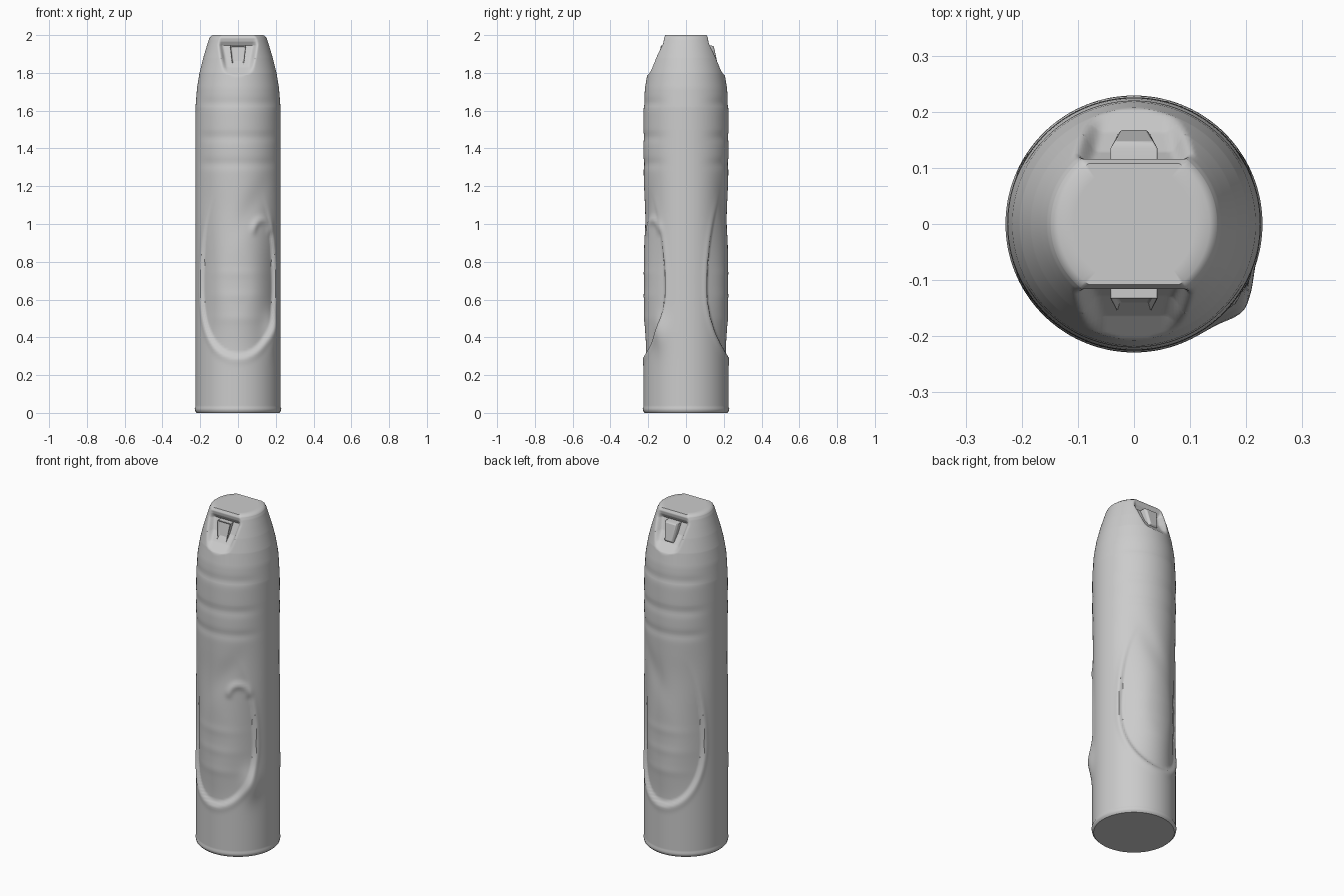
import bpy, bmesh, math

cube = bpy.data.objects.get("Cube")
if cube:
    bpy.data.objects.remove(cube, do_unlink=True)

SEGMENTS = 160
# Radius by height, from the base rim to the domed shoulder
PROFILE = [(0, .218), (.008, .226), (.022, .229), (.03, .226), (1.5, .226), (1.62, .225),
           (1.72, .217), (1.8, .204), (1.88, .184), (1.94, .166), (1.975, .155),
           (1.99, .148), (2, .135)]
# Depth of the nozzle pocket by height
POCKET = [(1.77, .22), (1.79, .202), (1.83, .163), (1.88, .128), (1.945, .102),
          (1.965, .113), (1.985, .116), (2, .108)]


def lerp_table(table, t):
    for (t0, v0), (t1, v1) in zip(table, table[1:]):
        if t <= t1:
            return v0 + (v1 - v0) * max(0, t - t0) / (t1 - t0)
    return table[-1][1]


def smooth(lo, hi, t):
    t = min(1, max(0, (t - lo) / (hi - lo)))
    return t * t * (3 - 2 * t)


def bump(t, centre, width):
    return math.exp(-((t - centre) / width) ** 2)


def grip_offset(angle, z, front):
    """Radial change of the sculpted grip; angle is measured from the face centre."""
    a = math.degrees(angle)
    facing = smooth(75, 35, abs(a)) if abs(a) < 75 else 0
    # Oval panel, crisp below and fading out above
    height = .36 if z < .66 else .62
    q = math.hypot(a / 60, (z - .66) / height)
    fade = 1 - smooth(.75, 1.2, z)
    offset = -(.004 + .011 * smooth(.3, .95, q)) * (1 - smooth(.96, 1.02, q)) * fade
    offset += .003 * bump(q, 1.06, .05) * fade
    # Waist, slanted dent and finger ridges
    offset -= .006 * bump(z, 1.1, .16) * facing
    offset -= .006 * bump(a, (z - .95) * 130, 16) * bump(z, 1.08, .13)
    for ring in (1.32, 1.46, 1.64):
        offset -= .004 * bump(z, ring, .025) * facing
    for ridge in (.5, .62, .74):
        offset += .002 * bump(z, ridge, .025) * bump(a, 0, 35)
    if front:
        # Thumb hook and raised side pad
        hook = math.hypot((a - 36) / 14, (z - .96) / .06)
        offset += .009 * bump(hook, 1, .35) * smooth(.93, .98, z)
        offset += .02 * bump(a, 53, 13) * bump(z, .43, .09)
    return offset


def body_point(turn, z, scale=1):
    radius = lerp_table(PROFILE, z)
    front = math.cos(turn) > 0
    angle = math.atan2(math.sin(turn), abs(math.cos(turn)))
    if .1 < z < 1.75:
        radius += grip_offset(angle, z, front)
    x = radius * math.sin(turn) * scale
    y = radius * abs(math.cos(turn))
    # Tapered nozzle pocket on both faces
    if z > 1.77:
        half = .068 + .19 * (z - 1.79)
        mask = 1 - smooth(half - .02, half + .012, abs(x / scale))
        y += (min(y, lerp_table(POCKET, z)) - y) * mask
    y *= scale
    return x, (-y if front else y), z


def make_object(name, bm):
    bmesh.ops.recalc_face_normals(bm, faces=bm.faces)
    mesh = bpy.data.meshes.new(name)
    bm.to_mesh(mesh)
    bm.free()
    obj = bpy.data.objects.new(name, mesh)
    bpy.context.collection.objects.link(obj)
    bpy.ops.object.select_all(action='DESELECT')
    obj.select_set(True)
    bpy.context.view_layer.objects.active = obj
    bpy.ops.object.shade_smooth_by_angle(angle=math.radians(40))
    return obj


def build_body():
    bm = bmesh.new()
    levels = {round(z, 4) for z, r in PROFILE + POCKET}
    levels |= {round(.04 + i * .014, 4) for i in range(124)}
    levels |= {round(1.78 + i * .008, 4) for i in range(27)}
    rows = [(z, 1) for z in sorted(levels)]
    rows += [(2, .8), (2, .4)]
    rings = [[bm.verts.new(body_point(i * math.tau / SEGMENTS, z, s))
              for i in range(SEGMENTS)] for z, s in rows]
    for low, high in zip(rings, rings[1:]):
        for i in range(SEGMENTS):
            j = (i + 1) % SEGMENTS
            bm.faces.new((low[i], low[j], high[j], high[i]))
    bm.faces.new(rings[0])
    bm.faces.new(rings[-1])
    return make_object("can_body", bm)


def build_nozzle(name, side):
    # Flared block with a recessed outlet
    bm = bmesh.new()
    bmesh.ops.create_cube(bm, size=1)
    for v in bm.verts:
        top = v.co.z > 0
        outer = v.co.y < 0
        v.co.x *= .085 if top else .06
        v.co.z = 1.945 if top else 1.835
        v.co.y = side * ((.134 if top else .158) if outer else .08)
    bmesh.ops.recalc_face_normals(bm, faces=bm.faces)
    face = max(bm.faces, key=lambda f: side * f.calc_center_median().y)
    bmesh.ops.inset_region(bm, faces=[face], thickness=.011, depth=-.012)
    obj = make_object(name, bm)
    bevel = obj.modifiers.new("soft_edges", 'BEVEL')
    bevel.width = .003
    bevel.segments = 2
    return obj


build_body()
build_nozzle("front_nozzle", -1)
build_nozzle("back_nozzle", 1)
